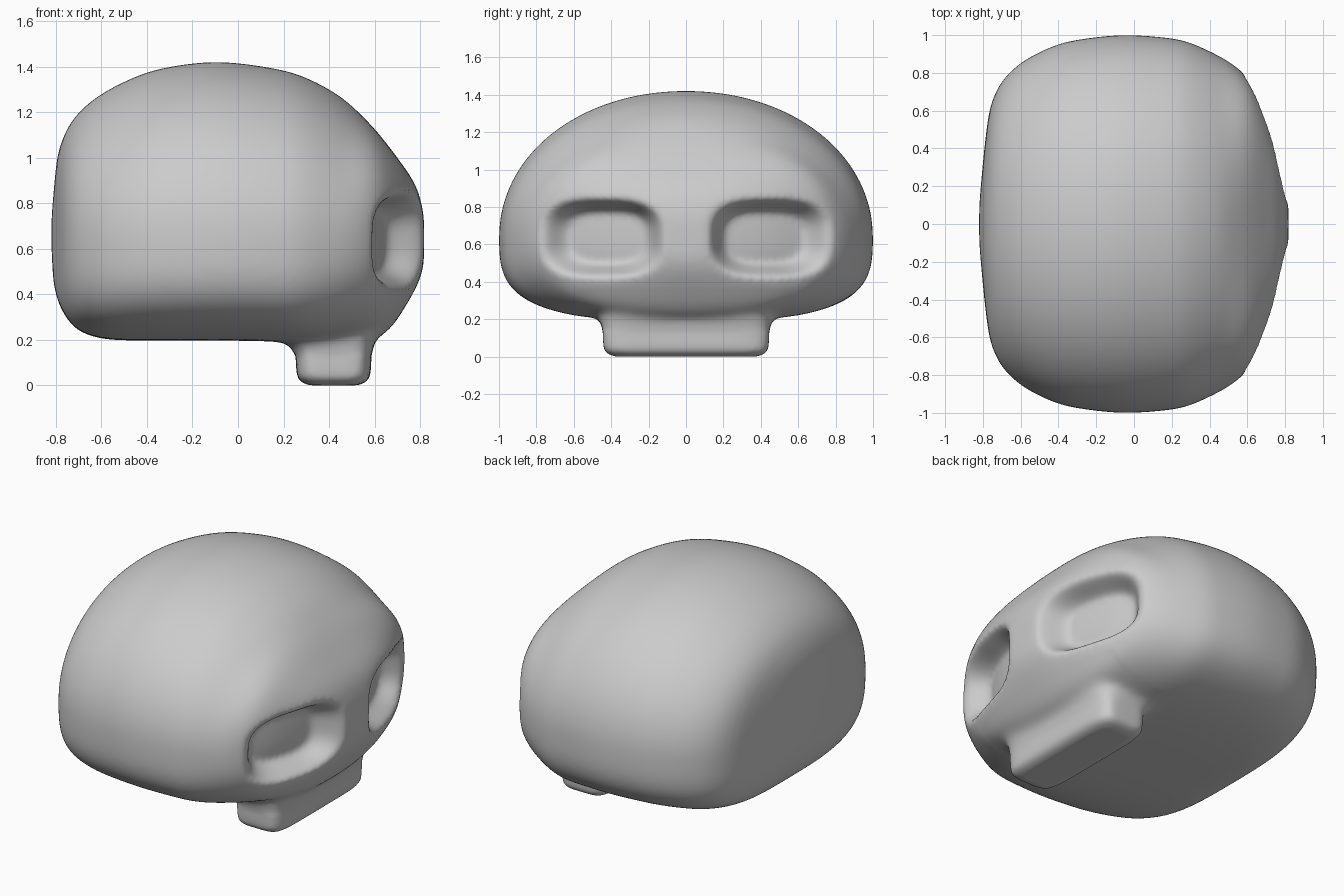
import bpy, bmesh, math
from mathutils import Vector

if "Cube" in bpy.data.objects:
    bpy.data.objects.remove(bpy.data.objects["Cube"])

CZ = 0.64  # height of the widest level

# outlines along x: half width, top edge, bottom edge
WIDTH = [(-.82, .1), (-.79, .42), (-.76, .63), (-.69, .77), (-.54, .89), (-.33, .97),
         (-.04, 1), (.22, .98), (.42, .905), (.59, .79), (.73, .52), (.79, .3), (.818, .13)]
TOP = [(-.82, .75), (-.79, 1.03), (-.71, 1.19), (-.55, 1.31), (-.33, 1.395), (-.1, 1.422),
       (.2, 1.385), (.42, 1.29), (.57, 1.16), (.7, 1.0), (.79, .86), (.818, .75)]
BOTTOM = [(-.82, .6), (-.81, .44), (-.77, .32), (-.69, .23), (-.54, .198), (0, .196),
          (.3, .19), (.6, .2), (.79, .44), (.818, .52)]


def smooth_curve(pts):
    """Monotone cubic through the points, returned as a lookup function."""
    s = [(q - p) / (b - a) for (a, p), (b, q) in zip(pts, pts[1:])]
    m = [s[0]] + [2 * a * b / (a + b) if a * b > 0 else 0 for a, b in zip(s, s[1:])] + [s[-1]]

    def curve(x):
        i = 0
        while i < len(pts) - 2 and x > pts[i + 1][0]:
            i += 1
        (a, p), (b, q) = pts[i], pts[i + 1]
        h = b - a
        t = (x - a) / h
        return (p * (1 + 2 * t) * (1 - t) ** 2 + q * t * t * (3 - 2 * t)
                + h * (m[i] * t * (1 - t) ** 2 - m[i + 1] * t * t * (1 - t)))
    return curve


width, top, bottom = smooth_curve(WIDTH), smooth_curve(TOP), smooth_curve(BOTTOM)


def smoothstep(t):
    t = min(1, max(0, t))
    return t * t * (3 - 2 * t)


def inside(p):
    if not -.82 < p.x < .818:
        return False
    w = abs(p.y) / width(p.x)
    if p.z > CZ:
        v, e = (p.z - CZ) / (top(p.x) - CZ), 2.05 + 1.1 * smoothstep((p.x - .45) / .3)
    else:
        v = (CZ - p.z) / (CZ - bottom(p.x))
        e = 3.3 - 1.0 * smoothstep((p.x - .2) / .5)
    return w ** e + v ** e < 1


def smooth(bm, verts, times):
    for _ in range(times):
        bmesh.ops.smooth_vert(bm, verts=verts, factor=.5,
                              use_axis_x=True, use_axis_y=True, use_axis_z=True)


# cranium: gridded cube projected outwards onto the outlines
bm = bmesh.new()
bmesh.ops.create_cube(bm, size=2)
bmesh.ops.subdivide_edges(bm, edges=bm.edges[:], cuts=65, use_grid_fill=True)
centre = Vector((0, 0, CZ))
for v in bm.verts:
    d = Vector([math.tan(c * math.pi / 4) * s for c, s in zip(v.co, (.82, 1, .7))]).normalized()
    lo, hi = 0.0, 2.0
    for _ in range(16):
        mid = (lo + hi) / 2
        if inside(centre + d * mid):
            lo = mid
        else:
            hi = mid
    v.co = centre + d * lo
smooth(bm, bm.verts[:], 15)

# eye sockets: rounded hollows pushed into the +x face
for v in bm.verts:
    if v.co.x > .3:
        u = abs(abs(v.co.y) - .45) / .325
        w = abs(v.co.z - .635) / .21
        r = (u ** 3 + w ** 3) ** (1 / 3)
        depth = .16 * smoothstep((1.05 - r) / .45)
        v.co += Vector((-.96, -.2 * math.copysign(1, v.co.y), 0)) * depth
bmesh.ops.recalc_face_normals(bm, faces=bm.faces[:])


def make_object(name, mesh_data):
    me = bpy.data.meshes.new(name)
    mesh_data.to_mesh(me)
    mesh_data.free()
    ob = bpy.data.objects.new(name, me)
    bpy.context.collection.objects.link(ob)
    return ob


skull = make_object("skull", bm)

# upper jaw: stacked rounded rectangles (z, x min, x max, half width)
RINGS = [(0, .31, .53, .38), (.012, .28, .56, .415), (.035, .258, .582, .44), (.09, .255, .585, .444),
         (.14, .253, .587, .445), (.17, .235, .592, .45), (.195, .21, .6, .462), (.33, .2, .64, .37)]
bm = bmesh.new()
N, loops = 64, []
for z, x0, x1, hy in RINGS:
    ring = []
    for i in range(N):
        a = 2 * math.pi * (i + .5) / N
        c, s = math.cos(a), math.sin(a)
        k = (abs(c) ** 6 + abs(s) ** 6) ** (-1 / 6)
        ring.append(bm.verts.new(((x0 + x1) / 2 + c * k * (x1 - x0) / 2, s * k * hy, z)))
    loops.append(ring)
for a, b in zip(loops, loops[1:]):
    for i in range(N):
        j = (i + 1) % N
        bm.faces.new((a[i], a[j], b[j], b[i]))
bm.faces.new(loops[0][::-1])
bm.faces.new(loops[-1])
bmesh.ops.recalc_face_normals(bm, faces=bm.faces[:])
jaw = make_object("upper_jaw", bm)
jaw.hide_render = True

# weld the jaw to the cranium and remesh into one even skin
bpy.context.view_layer.objects.active = skull
skull.select_set(True)
weld = skull.modifiers.new("join_jaw", 'BOOLEAN')
weld.operation = 'UNION'
weld.solver = 'EXACT'
weld.object = jaw
skin = skull.modifiers.new("skin", 'REMESH')
skin.mode = 'VOXEL'
skin.voxel_size = .015
for name in ("join_jaw", "skin"):
    bpy.ops.object.modifier_apply(modifier=name)
bpy.data.objects.remove(jaw)

# soften the whole skin a little and the jaw seam a lot
bm = bmesh.new()
bm.from_mesh(skull.data)
smooth(bm, bm.verts[:], 5)
seam = [v for v in bm.verts if .13 < v.co.z < .36 and v.co.x > .12 and abs(v.co.y) < .58]
smooth(bm, seam, 25)
bm.to_mesh(skull.data)
bm.free()
bpy.ops.object.shade_smooth()
